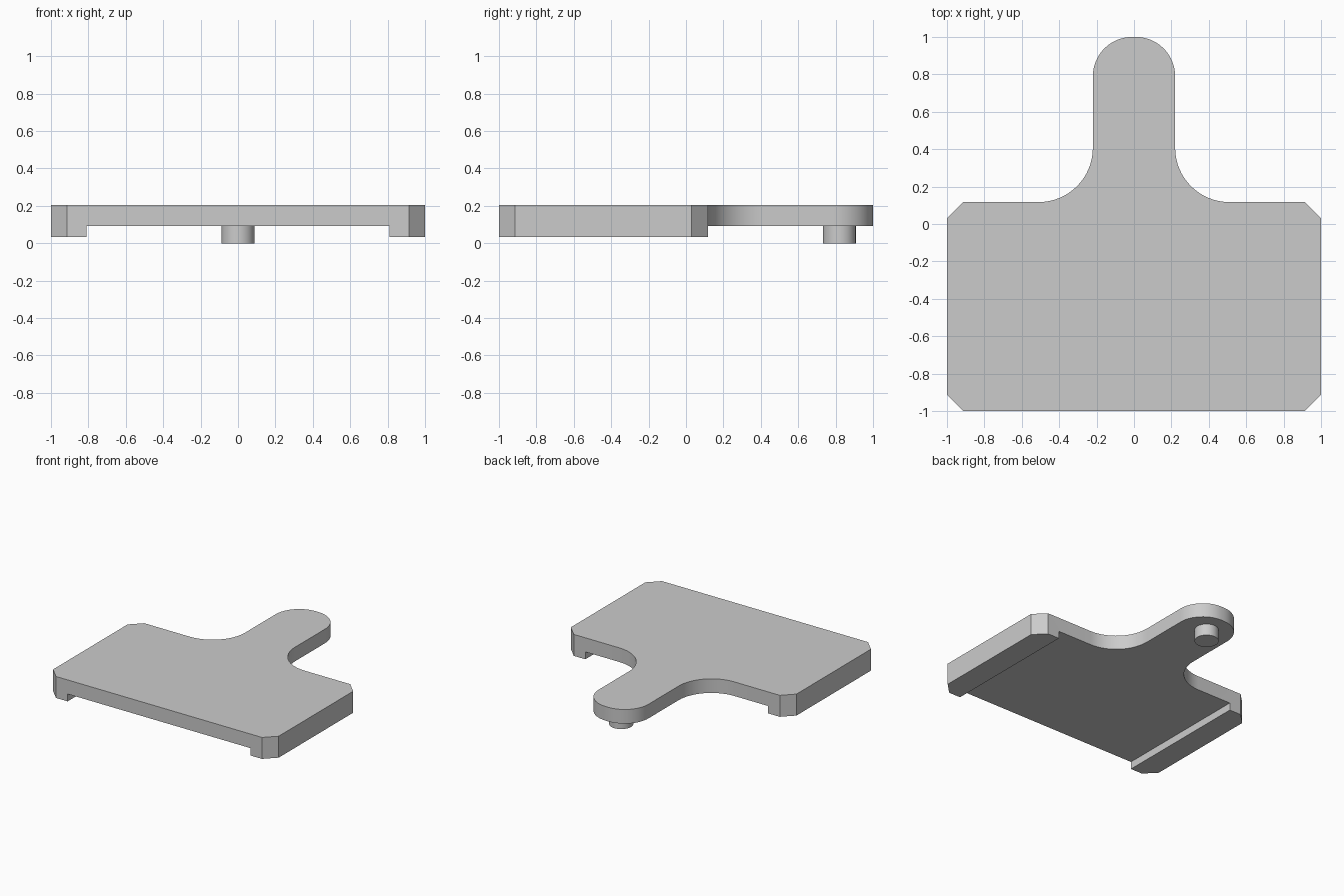
import bpy, bmesh
from math import pi, sin, cos, radians

cube = bpy.data.objects.get("Cube")
if cube:
    bpy.data.objects.remove(cube, do_unlink=True)

TOP, UNDERSIDE, RAIL_BOTTOM = 0.205, 0.092, 0.033
SHOULDER, CHAMFER = 0.117, 0.087
TAB, TAB_R, FILLET_R = 0.22, 0.21, 0.29

grey = bpy.data.materials.new("light grey")
grey.use_nodes = True
colour = (0.6, 0.6, 0.6, 1)
grey.diffuse_color = colour
grey.node_tree.nodes["Principled BSDF"].inputs["Base Color"].default_value = colour


def finish(bm, name):
    bmesh.ops.recalc_face_normals(bm, faces=bm.faces)
    mesh = bpy.data.meshes.new(name)
    bm.to_mesh(mesh)
    bm.free()
    mesh.materials.append(grey)
    obj = bpy.data.objects.new(name, mesh)
    bpy.context.collection.objects.link(obj)
    return obj


def activate(obj):
    bpy.ops.object.select_all(action='DESELECT')
    obj.select_set(True)
    bpy.context.view_layer.objects.active = obj


def prism(name, points, low, high):
    bm = bmesh.new()
    face = bm.faces.new([bm.verts.new((x, y, low)) for x, y in points])
    side = bmesh.ops.extrude_face_region(bm, geom=[face])["geom"]
    verts = [v for v in side if isinstance(v, bmesh.types.BMVert)]
    bmesh.ops.translate(bm, verts=verts, vec=(0, 0, high - low))
    return finish(bm, name)


def arc(cx, cy, r, start, end, steps=16):
    angles = [radians(start + (end - start) * i / steps) for i in range(steps + 1)]
    return [(cx + r * cos(a), cy + r * sin(a)) for a in angles]


# Right half of the outline: chamfered body, filleted neck, rounded tab
half = [(1 - CHAMFER, -1), (1, CHAMFER - 1),
        (1, SHOULDER - CHAMFER), (1 - CHAMFER, SHOULDER)]
half += arc(TAB + FILLET_R, SHOULDER + FILLET_R, FILLET_R, 270, 180)
half += arc(TAB - TAB_R, 1 - TAB_R, TAB_R, 0, 90)
outline = half + [(-x, y) for x, y in reversed(half)]
plate = prism("plate_with_rails", outline, RAIL_BOTTOM, TOP)

# Channel under the plate leaves a rail along each side
channel = prism("channel_cutter", [(-0.81, -1.2), (0.81, -1.2), (0.81, 1.2), (-0.81, 1.2)],
                -0.1, UNDERSIDE)
channel.hide_render = True
cut = plate.modifiers.new("channel", 'BOOLEAN')
cut.operation = 'DIFFERENCE'
cut.solver = 'EXACT'
cut.object = channel
activate(plate)
bpy.ops.object.modifier_apply(modifier=cut.name)
bpy.data.objects.remove(channel, do_unlink=True)

# Round locating pin under the tab
pin = prism("locating_pin", arc(0, 0.82, 0.088, 0, 360, 32)[:-1], 0, UNDERSIDE + 0.01)

for part in (plate, pin):
    activate(part)
    bpy.ops.object.shade_smooth_by_angle(angle=radians(30))
